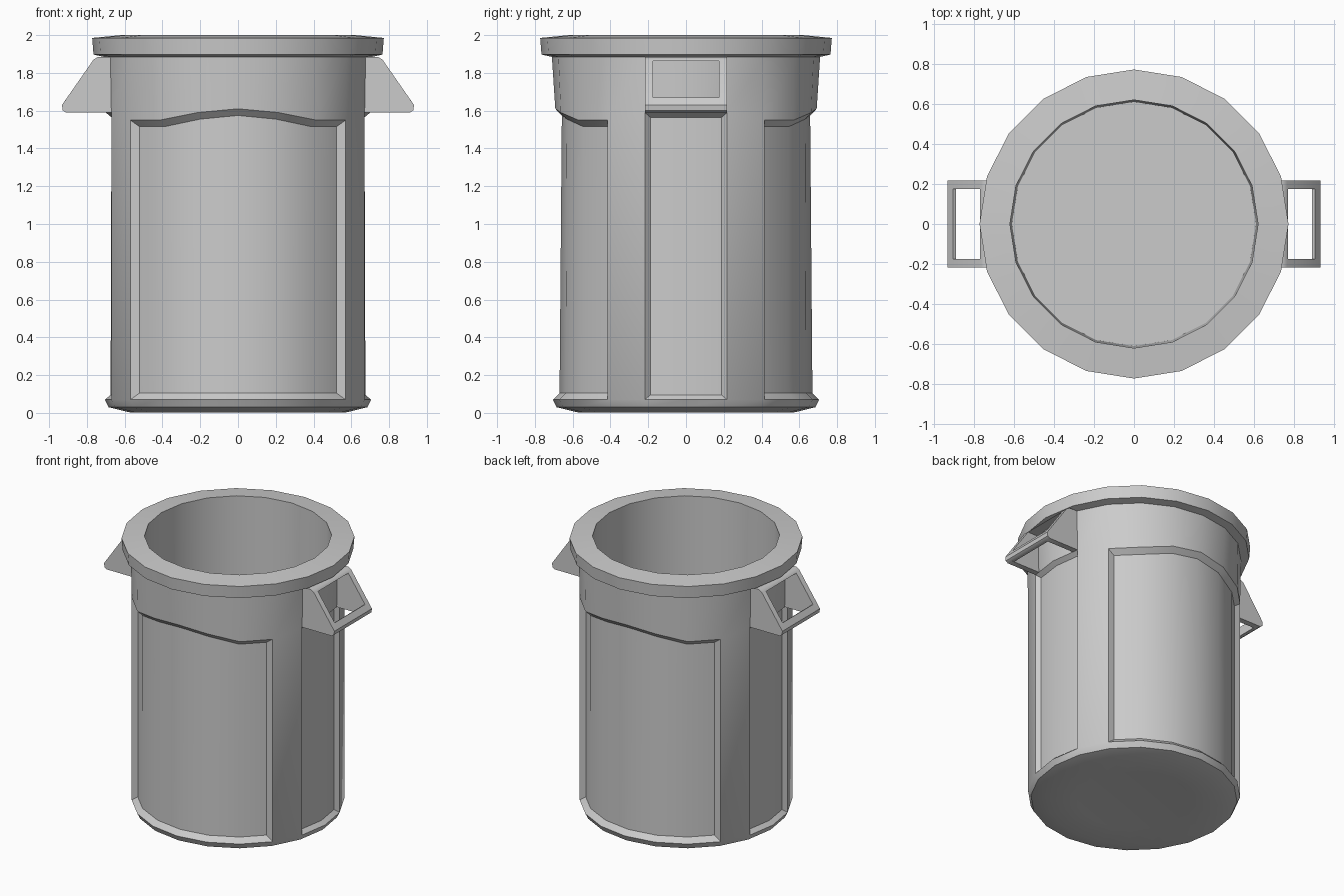
import bpy, bmesh, math

if "Cube" in bpy.data.objects:
    bpy.data.objects.remove(bpy.data.objects["Cube"])

N = 20
TOP_Z = [1.61, 1.59, 1.55, 1.55, 1.59, 1.59]   # panel top edge, by step from front/back centre
TOP_R = [0.692, 0.697, 0.705, 0.705, 0.705, 0.70]


def finish(name, bm, angle=30):
    bmesh.ops.recalc_face_normals(bm, faces=bm.faces)
    me = bpy.data.meshes.new(name)
    bm.to_mesh(me)
    bm.free()
    ob = bpy.data.objects.new(name, me)
    bpy.context.collection.objects.link(ob)
    bpy.ops.object.select_all(action='DESELECT')
    ob.select_set(True)
    bpy.context.view_layer.objects.active = ob
    bpy.ops.object.shade_smooth_by_angle(angle=math.radians(angle))
    return ob


def ring(bm, r, z):
    return [bm.verts.new((r * math.cos(math.tau * k / N), r * math.sin(math.tau * k / N), z))
            for k in range(N)]


def bridge(bm, a, b):
    return [bm.faces.new((a[k], a[(k + 1) % N], b[(k + 1) % N], b[k])) for k in range(N)]


# can body: underside, wall with panels, rim, inside wall and floor
bm = bmesh.new()
under = ring(bm, 0.38, 0.018)
foot = ring(bm, 0.57, 0.002)
low = ring(bm, 0.685, 0.03)
base = ring(bm, 0.705, 0.07)
panel_top = []
for k in range(N):
    d = min(abs(k - 5), abs(k - 15))
    a = math.tau * k / N
    panel_top.append(bm.verts.new((TOP_R[d] * math.cos(a), TOP_R[d] * math.sin(a), TOP_Z[d])))
bm.faces.new(under[::-1])
bridge(bm, under, foot)
bridge(bm, foot, low)
bridge(bm, low, base)
wall = bridge(bm, base, panel_top)
rings = [panel_top] + [ring(bm, r, z) for r, z in
                       [(0.71, 1.885), (0.765, 1.897), (0.772, 1.985), (0.62, 2.0), (0.61, 0.06)]]
for a, b in zip(rings, rings[1:]):
    bridge(bm, a, b)
bm.faces.new(rings[-1])
bmesh.ops.recalc_face_normals(bm, faces=bm.faces)
# recessed front, back and side panels
front = [wall[k] for k in range(12, 18)]
back = [wall[k] for k in range(2, 8)]
for faces, t, depth in [(front, 0.035, -0.035), (back, 0.035, -0.035),
                        ([wall[19], wall[0]], 0.025, -0.03), ([wall[9], wall[10]], 0.025, -0.03)]:
    bmesh.ops.inset_region(bm, faces=faces, thickness=t, depth=depth,
                           use_boundary=True, use_even_offset=True)
finish("can_body", bm)


def prism(bm, profile, y0, y1):
    """Extrude an x-z profile along y."""
    f = bm.faces.new([bm.verts.new((x, y0, z)) for x, z in profile])
    out = bmesh.ops.extrude_face_region(bm, geom=[f])
    verts = [v for v in out['geom'] if isinstance(v, bmesh.types.BMVert)]
    bmesh.ops.translate(bm, verts=verts, vec=(0, y1 - y0, 0))


# handles: side plates, grip bar and top strip, mirrored to the other side
bm = bmesh.new()
plate = [(0.65, 1.59), (0.91, 1.59), (0.928, 1.602), (0.932, 1.63), (0.765, 1.87), (0.74, 1.885), (0.65, 1.885)]
for s in (-1, 1):
    prism(bm, plate, s * 0.175, s * 0.217)
prism(bm, [(0.89, 1.592), (0.91, 1.59), (0.928, 1.602), (0.932, 1.63), (0.905, 1.669), (0.89, 1.66)], -0.176, 0.176)
prism(bm, [(0.65, 1.862), (0.77, 1.862), (0.765, 1.87), (0.74, 1.885), (0.65, 1.885)], -0.176, 0.176)
handles = finish("handles", bm, 40)
mirror = handles.modifiers.new("mirror", 'MIRROR')
mirror.use_axis = (True, False, False)
